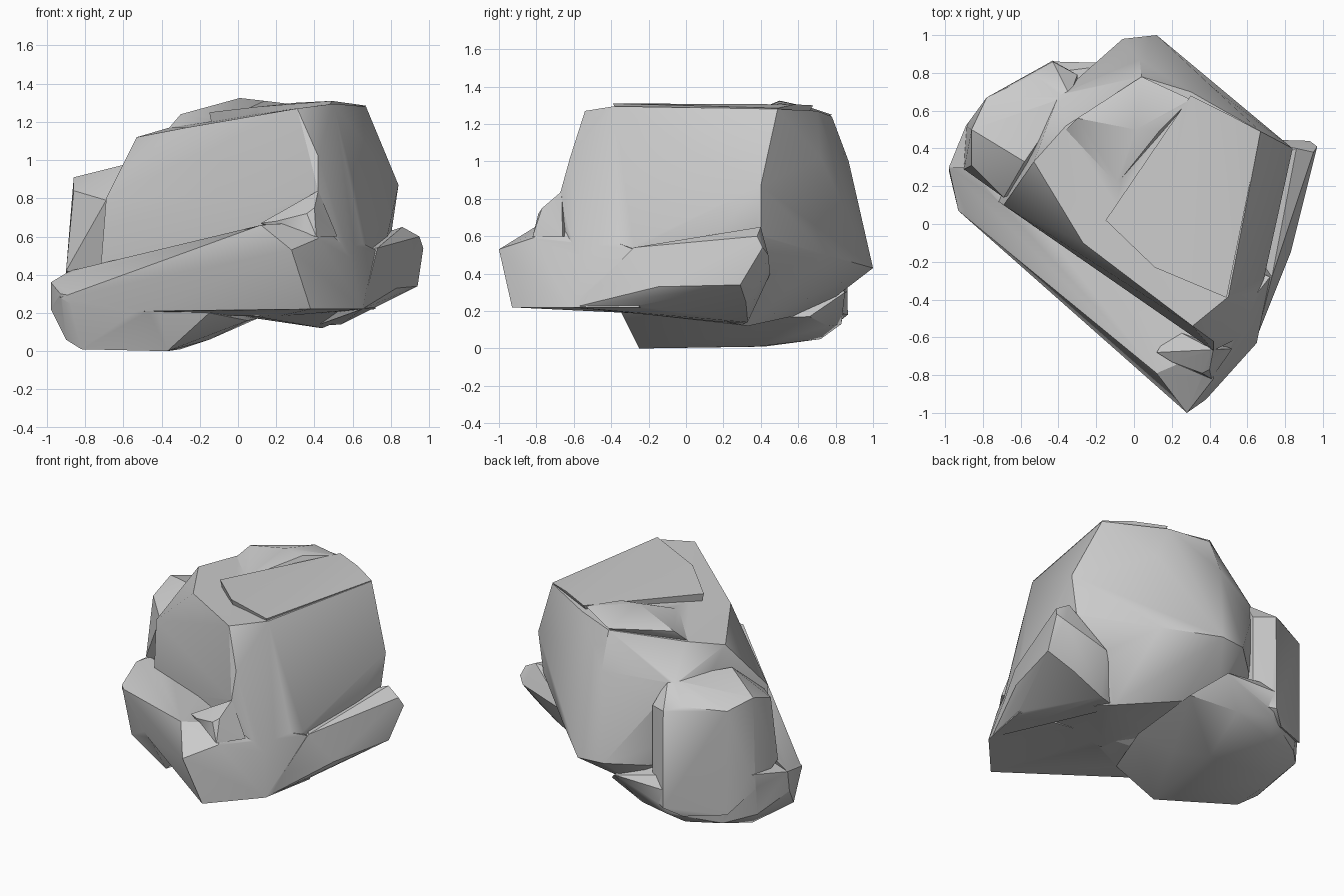
import bpy, bmesh
from math import radians


def chunk(name, points):
    """Faceted stone chunk: the convex skin around a few corner points."""
    bm = bmesh.new()
    for p in points:
        bm.verts.new(p)
    bmesh.ops.convex_hull(bm, input=bm.verts[:])
    loose = [v for v in bm.verts if not v.link_faces]
    bmesh.ops.delete(bm, geom=loose, context='VERTS')
    bmesh.ops.recalc_face_normals(bm, faces=bm.faces[:])
    mesh = bpy.data.meshes.new(name)
    bm.to_mesh(mesh)
    bm.free()
    ob = bpy.data.objects.new(name, mesh)
    bpy.context.collection.objects.link(ob)
    return ob


# Main boulder with sloping crown
boulder = chunk("boulder", [
    (-.53, .33, 1.12), (-.27, -.1, 1.17), (.31, -.54, 1.27), (.5, -.385, 1.295),
    (.67, .49, 1.28), (.3, .7, 1.27), (.04, .78, 1.24), (-.36, .52, 1.17),
    (.42, -.62, 1.02), (.42, -.67, .84), (.42, -.67, .6), (-.69, .1, .8),
    (-.72, .12, .42), (.69, -.28, .55), (.84, .4, .87), (.8, .4, .6),
    (.6, -.58, .4), (.41, .75, .5), (.42, .72, 1.02), (.12, 1, .43),
    (-.06, .98, .43), (.03, .87, 1.0), (-.27, .79, .4), (-.4, .68, .95),
    (.44, .33, .12), (.1, -.2, .18), (.7, -.2, .23), (-.1, .7, .2)])

# Raised slab lying on the crown, flush on the right
crown_slab = chunk("crown_slab", [
    (-.15, .02, 1.25), (.11, -.23, 1.28), (.49, -.39, 1.31), (.67, .49, 1.285),
    (.5, .58, 1.305), (.3, .68, 1.3), (-.13, .03, 1.15), (.12, -.2, 1.18),
    (.45, -.34, 1.2), (.62, .45, 1.2), (.3, .62, 1.2)])

# Low hump behind the slab
crown_hump = chunk("crown_hump", [
    (.01, .5, 1.325), (.14, .5, 1.31), (-.3, .56, 1.24), (-.36, .5, 1.17),
    (.04, .78, 1.25), (.3, .66, 1.29), (-.1, .2, 1.2), (0, .5, 1.0)])

# Protruding ledge across the lower front
front_ledge = chunk("front_ledge", [
    (.28, -1, .53), (.38, -.93, .22), (.65, -.63, .22), (.42, -.82, .59),
    (.12, -.79, .66), (-.16, -.53, .56), (-.45, -.32, .21), (-.98, .3, .36),
    (-.93, .07, .28), (-.8, -.02, .2), (.42, -.66, .68), (-.88, .3, .42),
    (-.1, -.25, .6), (.72, -.25, .22), (.72, -.28, .53), (.2, -.1, .18)])

# Small pointed knob where the ledge meets the right corner
front_knob = chunk("front_knob", [
    (.42, -.665, .84), (.4, -.77, .75), (.36, -.79, .72), (.41, -.82, .6),
    (.2, -.73, .68), (.12, -.68, .67), (.52, -.66, .6), (.2, -.55, .6)])

# Rounded foot on the left, reaching the ground
left_foot = chunk("left_foot", [
    (-.37, -.25, 0), (-.82, .02, .01), (-.8, .42, .01), (-.9, .12, .06),
    (-.3, .38, .01), (-.98, .28, .22), (-.98, .3, .36), (-.93, .07, .3),
    (-.89, .5, .12), (-.5, .72, .05), (-.74, .66, .08), (-.15, .2, .06),
    (-.15, -.35, .2), (-.45, -.32, .22), (-.2, .76, .12), (.05, .1, .16),
    (.1, .66, .17), (-.05, .85, .3), (-.89, .52, .4), (-.78, .67, .4),
    (-.53, .79, .4), (-.43, .86, .3), (-.43, .83, .13), (-.3, .2, .5)])

# Shoulder block at the back left, running down into the foot
left_shoulder = chunk("left_shoulder", [
    (-.86, .31, .84), (-.86, .5, .91), (-.78, .67, .86), (-.53, .79, .87),
    (-.43, .86, .84), (-.58, .33, .98), (-.34, .68, .97), (-.69, .14, .79),
    (-.9, .29, .42), (-.89, .52, .3), (-.78, .67, .15), (-.53, .79, .12),
    (-.43, .865, .18), (-.3, .79, .2), (-.3, .79, .82), (-.3, .3, .3)])

# Projecting flange along the right side
right_flange = chunk("right_flange", [
    (.73, -.28, .54), (.95, .38, .6), (.97, .41, .54), (.86, .4, .65),
    (.94, .29, .34), (.93, .44, .5), (.7, -.3, .22), (.83, -.15, .33),
    (.76, .32, .25), (.65, -.6, .22), (.6, .45, .4), (.4, .3, .13),
    (.54, .33, .14), (.4, .2, .5)])

# Fuse the chunks into a single stone
extras = (left_foot, left_shoulder, front_ledge, front_knob,
          right_flange, crown_hump, crown_slab)
for part in extras:
    mod = boulder.modifiers.new(part.name, 'BOOLEAN')
    mod.operation, mod.solver, mod.object = 'UNION', 'EXACT', part
bpy.context.view_layer.objects.active = boulder
boulder.select_set(True)
for mod in list(boulder.modifiers):
    bpy.ops.object.modifier_apply(modifier=mod.name)
for part in extras:
    bpy.data.objects.remove(part)

# Soft facets, crisp breaks
bpy.ops.object.shade_smooth_by_angle(angle=radians(30))
